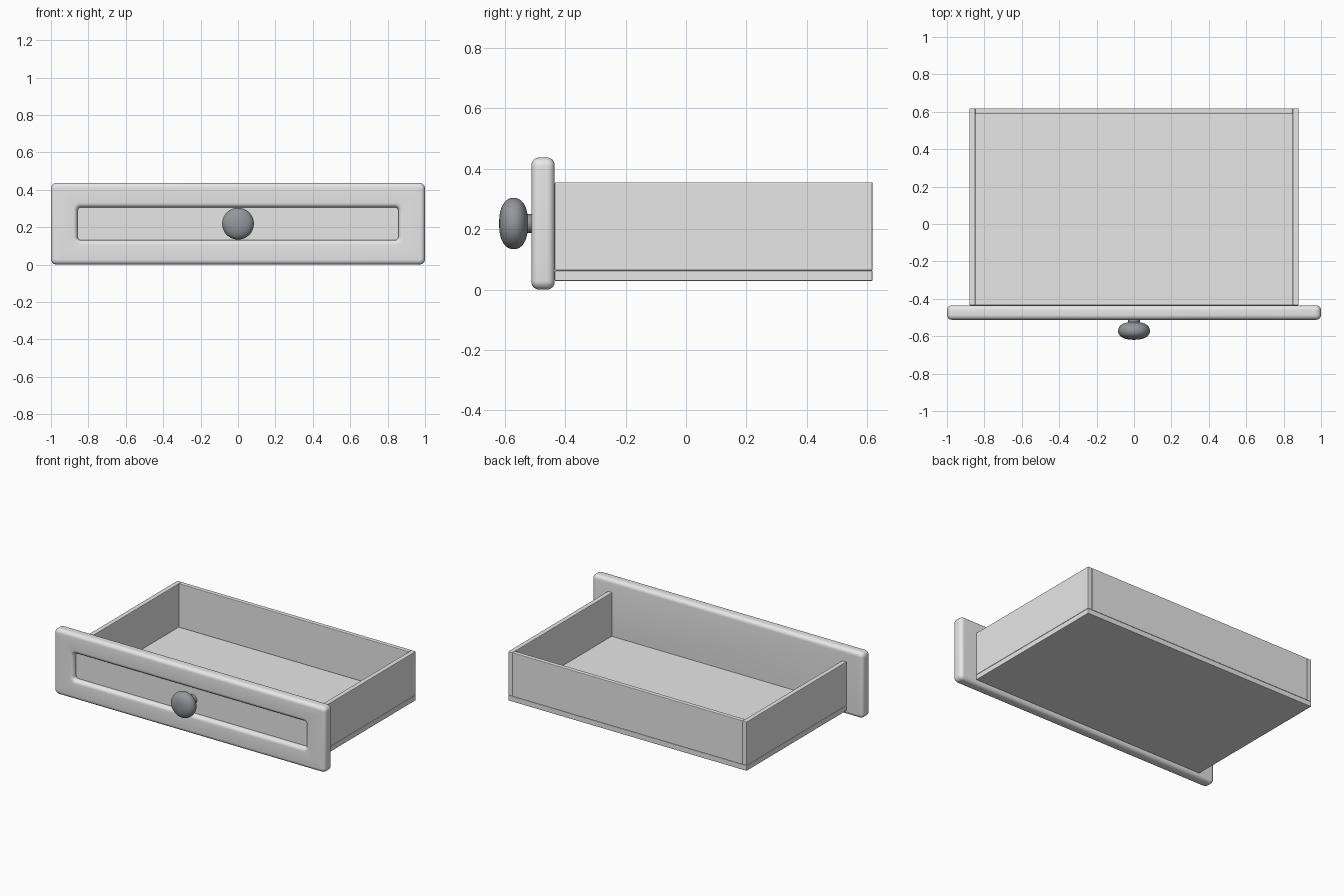
import bpy, bmesh, math

if "Cube" in bpy.data.objects:
    bpy.data.objects.remove(bpy.data.objects["Cube"])


def material(name, rgb):
    m = bpy.data.materials.new(name)
    m.diffuse_color = (*rgb, 1)
    m.use_nodes = True
    m.node_tree.nodes["Principled BSDF"].inputs["Base Color"].default_value = m.diffuse_color
    return m


PAINT = material("light grey paint", (0.8, 0.8, 0.8))
METAL = material("grey metal", (0.30, 0.31, 0.335))


def skin(name, loops, mat, angle=35):
    """Skin equal-length closed point loops into a capped solid."""
    bm = bmesh.new()
    rings = [[bm.verts.new(p) for p in loop] for loop in loops]
    n = len(rings[0])
    for a, b in zip(rings, rings[1:]):
        for i in range(n):
            j = (i + 1) % n
            bm.faces.new((a[i], a[j], b[j], b[i]))
    bm.faces.new(rings[0])
    bm.faces.new(rings[-1])
    bmesh.ops.recalc_face_normals(bm, faces=bm.faces)
    me = bpy.data.meshes.new(name)
    bm.to_mesh(me)
    bm.free()
    me.materials.append(mat)
    ob = bpy.data.objects.new(name, me)
    bpy.context.collection.objects.link(ob)
    bpy.context.view_layer.objects.active = ob
    ob.select_set(True)
    bpy.ops.object.shade_smooth_by_angle(angle=math.radians(angle))
    ob.select_set(False)
    return ob


def board(name, lo, hi):
    """Board between two corners with slightly eased edges."""
    bm = bmesh.new()
    bmesh.ops.create_cube(bm, size=1)
    for v in bm.verts:
        v.co = [(a + b) / 2 + c * (b - a) for a, b, c in zip(lo, hi, v.co)]
    bmesh.ops.bevel(bm, geom=bm.edges[:], offset=0.004, segments=2,
                    profile=0.5, affect='EDGES')
    me = bpy.data.meshes.new(name)
    bm.to_mesh(me)
    bm.free()
    me.materials.append(PAINT)
    ob = bpy.data.objects.new(name, me)
    bpy.context.collection.objects.link(ob)
    return ob


def rounded_rect(hw, hh, r, y, cz=0.2185, steps=6):
    pts = []
    for k, (sx, sz) in enumerate(((1, 1), (-1, 1), (-1, -1), (1, -1))):
        for i in range(steps + 1):
            a = math.pi / 2 * (k + i / steps)
            pts.append((sx * (hw - r) + r * math.cos(a), y,
                        cz + sz * (hh - r) + r * math.sin(a)))
    return pts


# Drawer front: rounded slab with a recessed field and rounded lip
W, H, FRONT, BACK, R = 1.0, 0.2185, -0.512, -0.435, 0.025
quarter = [math.pi / 2 * i / 6 for i in range(7)]
loops = []
for a in quarter:
    d = R * (1 - math.sin(a))
    loops.append(rounded_rect(W - d, H - d, 0.03 - d, BACK - R * (1 - math.cos(a))))
for a in quarter:
    d = R * (1 - math.cos(a))
    loops.append(rounded_rect(W - d, H - d, 0.03 - d, FRONT + R * (1 - math.sin(a))))
for a in quarter:
    d = R * math.sin(a)
    loops.append(rounded_rect(0.882 - d, 0.112 - d, 0.042 - d,
                              FRONT + R * (1 - math.cos(a))))
loops.append(rounded_rect(0.857, 0.087, 0.017, FRONT + 0.032))
skin("drawer_front", loops, PAINT)

# Drawer box
board("drawer_bottom", (-0.88, -0.435, 0.028), (0.88, 0.618, 0.063))
for side, s in (("left", -1), ("right", 1)):
    xs = sorted((s * 0.848, s * 0.88))
    board(side + "_side", (xs[0], -0.435, 0.063), (xs[1], 0.618, 0.355))
board("back_panel", (-0.848, 0.588, 0.063), (0.848, 0.618, 0.355))

# Knob: stem and flattened ball turned as one profile
profile = [(0.034, -0.478), (0.031, -0.505), (0.031, -0.525)]
for i in range(21):
    t = math.radians(22 + (178 - 22) * i / 20)
    c = math.cos(t)
    profile.append((0.085 * math.sin(t) ** 0.85,
                    -0.571 + 0.048 * math.copysign(abs(c) ** 0.9, c)))
N = 40
skin("knob", [[(r * math.cos(2 * math.pi * i / N), y,
                0.2185 + r * math.sin(2 * math.pi * i / N)) for i in range(N)]
              for r, y in profile], METAL, 50)
